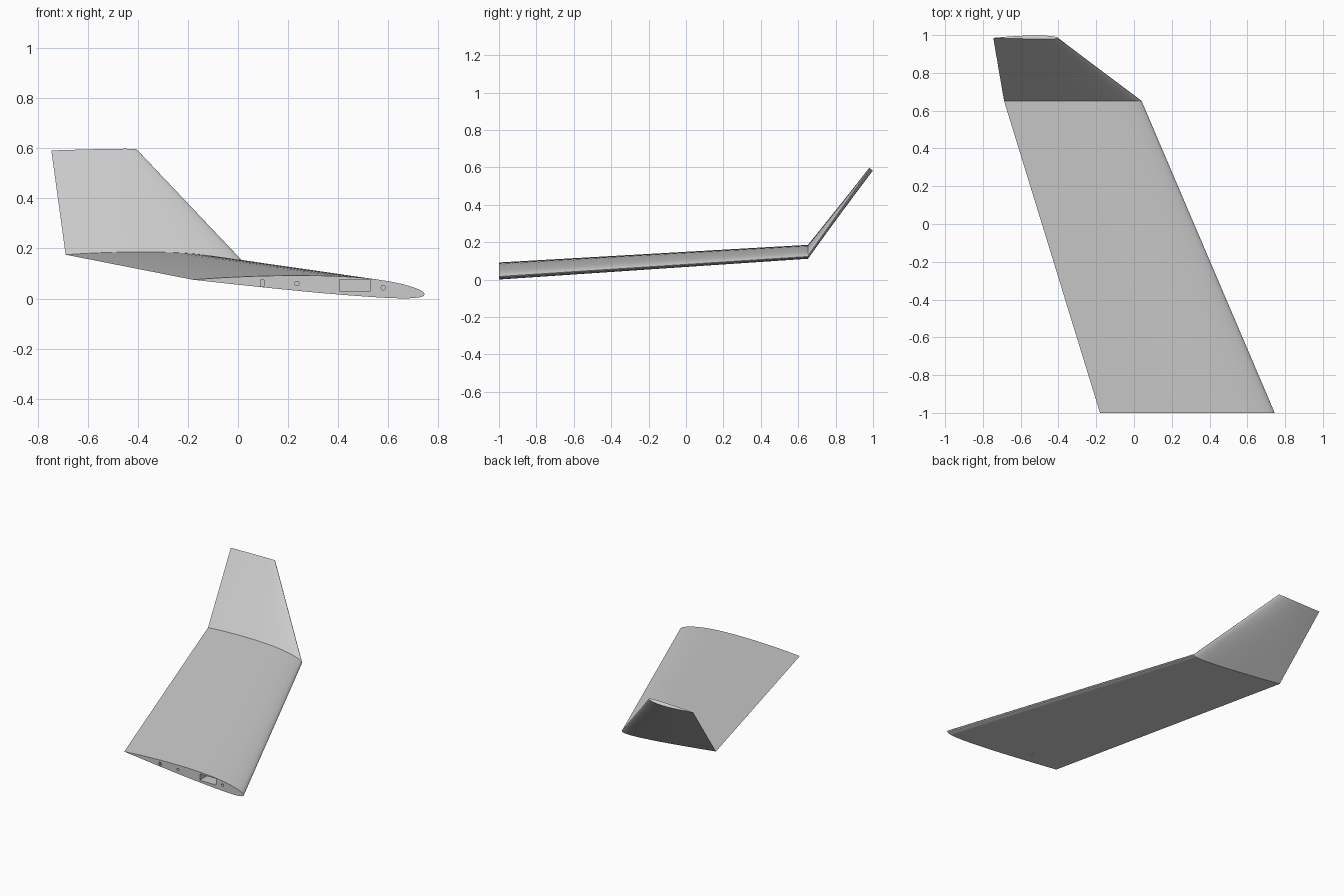
import bpy, bmesh, math
from mathutils import Vector, Matrix

cube = bpy.data.objects.get("Cube")
if cube:
    bpy.data.objects.remove(cube, do_unlink=True)

grey = bpy.data.materials.new("light grey")
grey.use_nodes = True
grey.diffuse_color = (0.6, 0.6, 0.6, 1)
grey.node_tree.nodes["Principled BSDF"].inputs["Base Color"].default_value = grey.diffuse_color

STEPS = 24    # points along each side of the aerofoil
PEAK = 0.35   # chord position of greatest camber


def make_object(name, bm):
    bmesh.ops.recalc_face_normals(bm, faces=bm.faces)
    mesh = bpy.data.meshes.new(name)
    bm.to_mesh(mesh)
    bm.free()
    mesh.materials.append(grey)
    obj = bpy.data.objects.new(name, mesh)
    bpy.context.collection.objects.link(obj)
    return obj


def half_thickness(t, thick):
    return 5 * thick * (0.2969 * math.sqrt(t) - 0.126 * t - 0.3516 * t**2
                        + 0.2843 * t**3 - 0.1036 * t**4)


def mean_line(t, camber):
    if t < PEAK:
        return camber * (2 * PEAK * t - t * t) / PEAK**2
    return camber * (1 - 2 * PEAK + 2 * PEAK * t - t * t) / (1 - PEAK)**2


def section(lead, trail, up, thick, camber):
    """Closed aerofoil loop: trailing edge, upper side, leading edge, lower side."""
    lead, trail, up = Vector(lead), Vector(trail), Vector(up)
    chord = (trail - lead).length
    loop = []
    for i in range(2 * STEPS):
        t = (1 + math.cos(math.pi * i / STEPS)) / 2
        side = 1 if i <= STEPS else -1
        offset = mean_line(t, camber) + side * half_thickness(t, thick)
        loop.append(lead.lerp(trail, t) + up * offset * chord)
    return loop


# Root, bend and winglet tip sections
root = section((0.745, -1, 0.017), (-0.18, -1, 0.075), (0, 0, 1), 0.08, 0.015)
bend = section((0.04, 0.652, 0.124), (-0.688, 0.652, 0.175), (0, 0, 1), 0.08, 0.015)
tip = section((-0.403, 0.985, 0.594), (-0.745, 0.985, 0.591), (0, -0.8, 0.6), 0.07, -0.015)

# Wing and upturned winglet as one loft
loops = [root]
for start, end in ((root, bend), (bend, tip)):
    for k in range(1, 5):
        loops.append([a.lerp(b, k / 4) for a, b in zip(start, end)])
bm = bmesh.new()
rings = [[bm.verts.new(p) for p in loop] for loop in loops]
for near, far in zip(rings, rings[1:]):
    for i in range(len(near)):
        j = (i + 1) % len(near)
        bm.faces.new((near[i], near[j], far[j], far[i]))
bm.faces.new(rings[0])
bm.faces.new(rings[-1])
wing = make_object("wing_with_winglet", bm)

# Cutters for the mounting sockets in the root face
DEPTH = 0.1
bm = bmesh.new()
for x, z, wide, high in ((0.467, 0.053, 0.125, 0.044), (0.097, 0.061, 0.015, 0.027)):
    bmesh.ops.create_cube(bm, size=1, matrix=Matrix.Translation((x, -1, z))
                          @ Matrix.Diagonal((wide, 2 * DEPTH, high, 1)))
for x, z in ((0.58, 0.043), (0.235, 0.06)):
    bmesh.ops.create_cone(bm, cap_ends=True, segments=20, radius1=0.009, radius2=0.009,
                          depth=2 * DEPTH, matrix=Matrix.Translation((x, -1, z))
                          @ Matrix.Rotation(math.pi / 2, 4, "X"))
cutter = make_object("socket_cutter", bm)
cutter.hide_render = True

cut = wing.modifiers.new("sockets", "BOOLEAN")
cut.operation = "DIFFERENCE"
cut.solver = "EXACT"
cut.object = cutter
bpy.ops.object.select_all(action="DESELECT")
wing.select_set(True)
bpy.context.view_layer.objects.active = wing
bpy.ops.object.modifier_apply(modifier=cut.name)
bpy.data.objects.remove(cutter, do_unlink=True)
bpy.ops.object.shade_smooth_by_angle(angle=math.radians(30))
